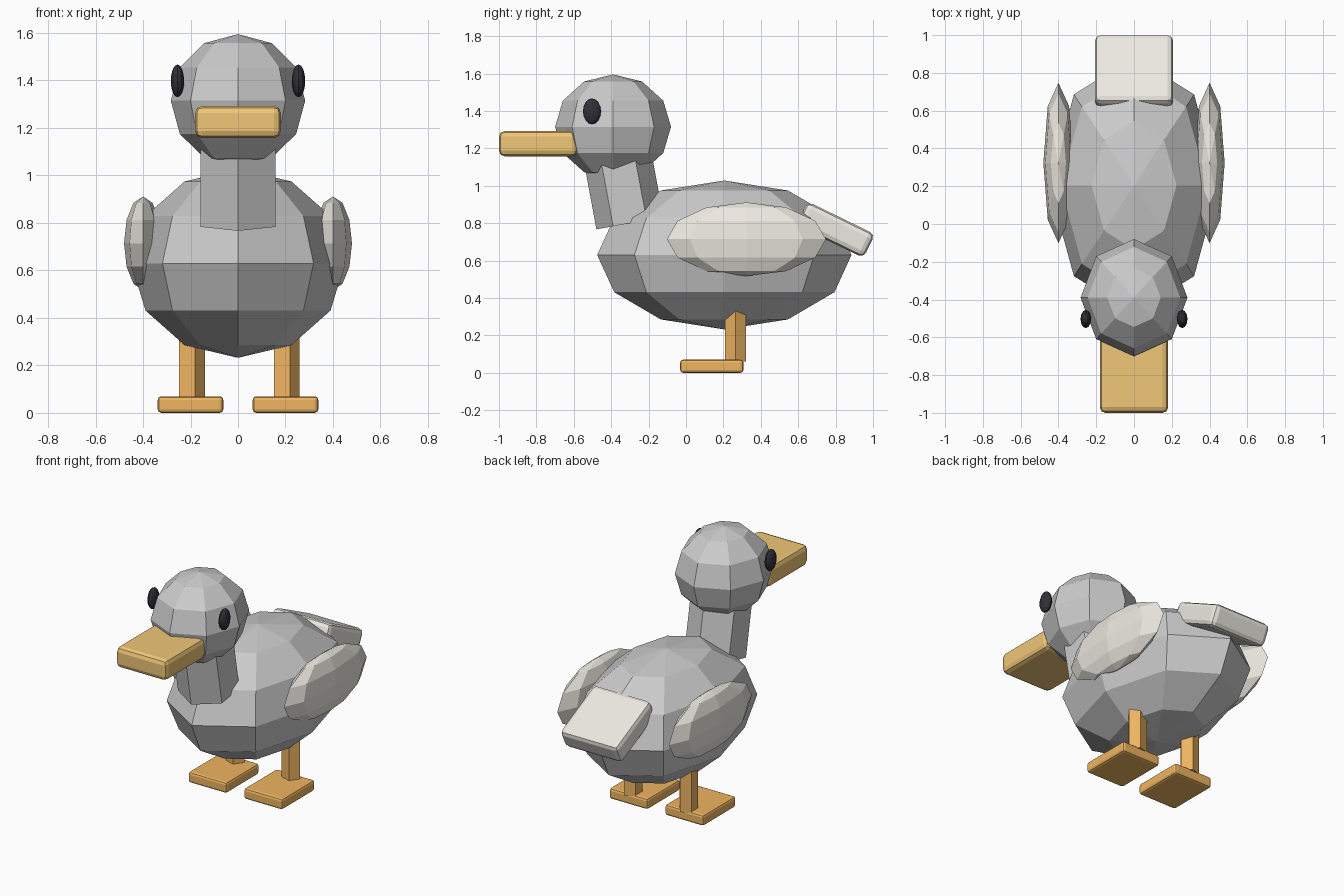
import bpy, bmesh
from math import radians, sin, cos, pi
from mathutils import Matrix, Vector

if "Cube" in bpy.data.objects:
    bpy.data.objects.remove(bpy.data.objects["Cube"])


def material(name, rgb):
    m = bpy.data.materials.new(name)
    m.diffuse_color = (*rgb, 1)
    m.use_nodes = True
    m.node_tree.nodes["Principled BSDF"].inputs["Base Color"].default_value = m.diffuse_color
    return m


def finish(bm, name, mat=None, loc=(0, 0, 0), tilt=0):
    bmesh.ops.recalc_face_normals(bm, faces=bm.faces)
    mesh = bpy.data.meshes.new(name)
    bm.to_mesh(mesh)
    bm.free()
    if mat:
        mesh.materials.append(mat)
    ob = bpy.data.objects.new(name, mesh)
    ob.location = loc
    ob.rotation_euler = (radians(tilt), 0, 0)
    bpy.context.collection.objects.link(ob)
    return ob


def ellipsoid(name, loc, radii, mat=None, segments=8, rings=6):
    bm = bmesh.new()
    bmesh.ops.create_uvsphere(bm, u_segments=segments, v_segments=rings, radius=1)
    bmesh.ops.scale(bm, vec=radii, verts=bm.verts)
    return finish(bm, name, mat, loc)


def rounded_box(name, loc, size, bevel, mat=None, tilt=0):
    bm = bmesh.new()
    bmesh.ops.create_cube(bm, size=1)
    bmesh.ops.scale(bm, vec=size, verts=bm.verts)
    bmesh.ops.bevel(bm, geom=bm.edges[:], offset=bevel, segments=2,
                    profile=0.5, affect='EDGES')
    return finish(bm, name, mat, loc, tilt)


def prism(name, loc, sides, radius, height, phase=0, mat=None, tilt=0):
    # Upright prism whose base centre sits at loc
    bm = bmesh.new()
    ring = [bm.verts.new((radius * cos(phase + 2 * pi * i / sides),
                          radius * sin(phase + 2 * pi * i / sides), 0))
            for i in range(sides)]
    base = bm.faces.new(ring)
    top = bmesh.ops.extrude_face_region(bm, geom=[base], use_keep_orig=True)
    bmesh.ops.translate(bm, vec=(0, 0, height),
                        verts=[v for v in top['geom'] if isinstance(v, bmesh.types.BMVert)])
    return finish(bm, name, mat, loc, tilt)


beak_mat = material("beak_orange", (0.88, 0.57, 0.19))
foot_mat = material("foot_orange", (0.86, 0.46, 0.12))
wing_mat = material("warm_white", (0.85, 0.82, 0.76))
eye_mat = material("eye_black", (0.03, 0.03, 0.04))

# Body, neck and head
ellipsoid("body", (0, 0.205, 0.63), (0.45, 0.68, 0.398))
prism("neck", (0, -0.30, 0.80), 6, 0.182, 0.40, pi / 2, tilt=10.5)
ellipsoid("head", (0, -0.39, 1.315), (0.283, 0.31, 0.28))

# Beak and tail
rounded_box("beak", (0, -0.79, 1.225), (0.362, 0.42, 0.135), 0.03, beak_mat)
rounded_box("tail", (0, 0.80, 0.765), (0.414, 0.40, 0.14), 0.03, wing_mat, tilt=-26)

# Paired parts
for side, s in (("left", 1), ("right", -1)):
    ellipsoid(side + "_wing", (0.40 * s, 0.323, 0.714), (0.08, 0.425, 0.197), wing_mat)
    ellipsoid(side + "_eye", (0.255 * s, -0.503, 1.398), (0.028, 0.048, 0.069),
              eye_mat, 12, 8)
    prism(side + "_leg", (0.20 * s, 0.265, 0.06), 5, 0.06, 0.34, 0, foot_mat)
    rounded_box(side + "_foot", (0.20 * s, 0.138, 0.035), (0.276, 0.338, 0.07),
                0.015, foot_mat)
